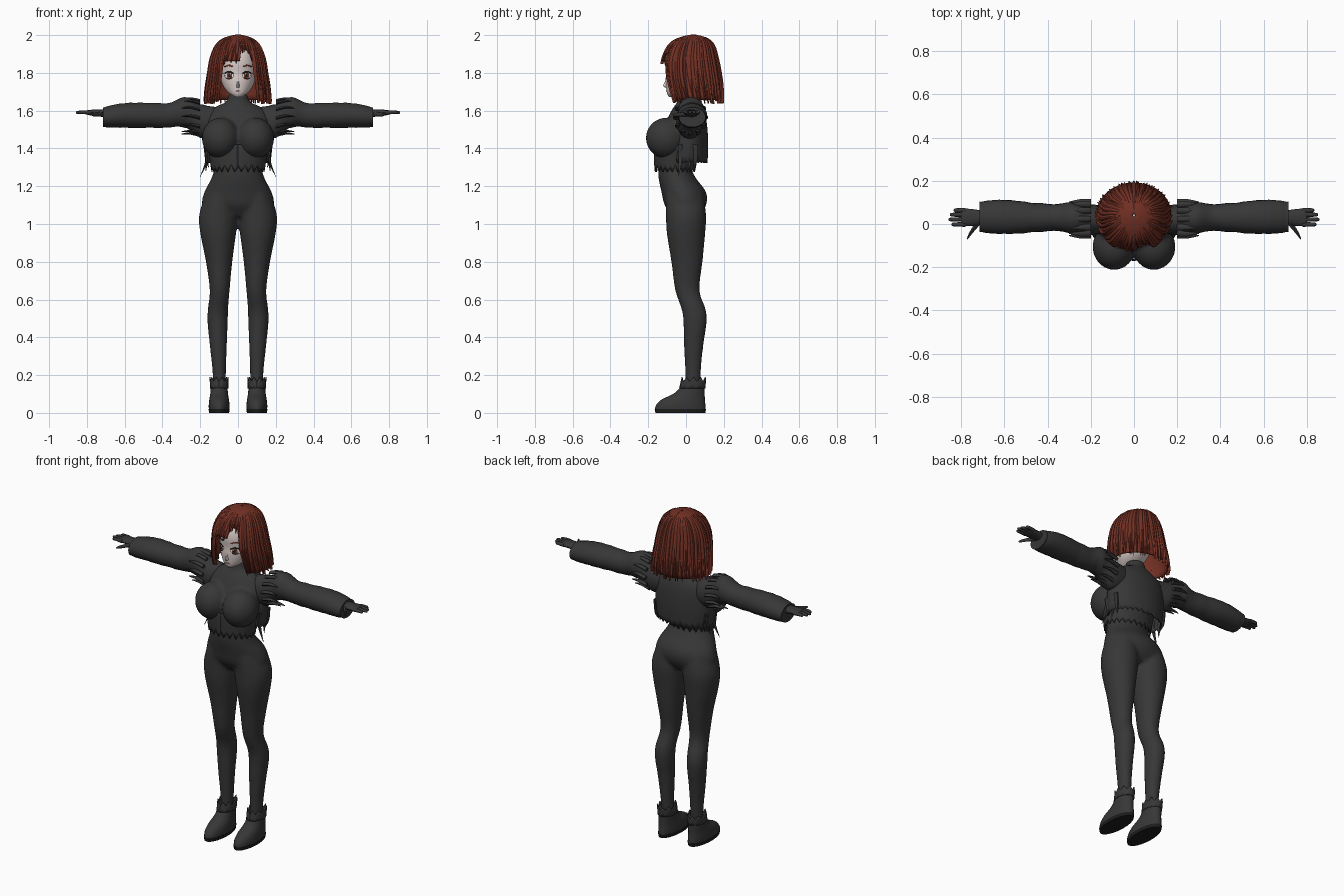
import bpy, bmesh, random
from math import sin, cos, pi, radians
from mathutils import Matrix

random.seed(4)
cube = bpy.data.objects.get("Cube")
if cube:
    bpy.data.objects.remove(cube, do_unlink=True)


def material(name, r, g, b):
    m = bpy.data.materials.new(name)
    m.use_nodes = True
    m.diffuse_color = (r, g, b, 1)
    m.node_tree.nodes["Principled BSDF"].inputs["Base Color"].default_value = (r, g, b, 1)
    return m


CHARCOAL = material("charcoal cloth", .038, .038, .038)
BLACK = material("black trim", .012, .012, .012)
HAIR = material("auburn hair", .165, .029, .017)
SKIN = material("pale skin", .72, .62, .59)
WHITE = material("eye white", .8, .78, .76)
IRIS = material("iris brown", .2, .05, .03)
LIP = material("lip rose", .4, .16, .14)


def spline(rows, u):
    """Smooth interpolation of table rows at position u."""
    u = max(0, min(u, len(rows) - 1.0001))
    i, t = int(u), u - int(u)
    p = [rows[max(0, min(j, len(rows) - 1))] for j in range(i - 1, i + 3)]
    return [b + .5 * t * (c - a + t * (2 * a - 5 * b + 4 * c - d + t * (3 * (b - c) + d - a)))
            for a, b, c, d in zip(*p)]


def loft(bm, rings, axis="z", n=22, sub=4, crease=0):
    """Closed tube; each ring is position, two centre values, two radii."""
    loops = []
    for k in range((len(rings) - 1) * sub + 1):
        p, c1, c2, r1, r2 = spline(rings, k / sub)
        s = 1 + random.uniform(-crease, crease)
        loop = []
        for i in range(n):
            a = 2 * pi * i / n
            q, w = c1 + r1 * s * cos(a), c2 + r2 * s * sin(a)
            loop.append(bm.verts.new((q, w, p) if axis == "z" else (p, q, w)))
        loops.append(loop)
    for A, B in zip(loops, loops[1:]):
        for i in range(n):
            bm.faces.new((A[i], A[(i + 1) % n], B[(i + 1) % n], B[i]))
    bm.faces.new(loops[0])
    bm.faces.new(loops[-1])


def finish(bm, name, mat, mirror=False, voxel=0, thick=0, recalc=True):
    if recalc:
        bmesh.ops.recalc_face_normals(bm, faces=bm.faces)
    me = bpy.data.meshes.new(name)
    bm.to_mesh(me)
    bm.free()
    ob = bpy.data.objects.new(name, me)
    bpy.context.collection.objects.link(ob)
    me.materials.append(mat)
    bpy.ops.object.select_all(action="DESELECT")
    ob.select_set(True)
    bpy.context.view_layer.objects.active = ob
    bpy.ops.object.shade_smooth_by_angle(angle=radians(50))
    if mirror:
        ob.modifiers.new("mirror", "MIRROR").use_mirror_merge = False
    if thick:
        m = ob.modifiers.new("thickness", "SOLIDIFY")
        m.thickness, m.offset = thick, 0
    if voxel:
        m = ob.modifiers.new("blend", "REMESH")
        m.mode, m.voxel_size, m.use_smooth_shade = "VOXEL", voxel, True
        m = ob.modifiers.new("soften", "SMOOTH")
        m.factor, m.iterations = .5, 5
    return ob


def surf(table, a, u, off=0):
    """Point on a shell of rows z, half width, front y, back y; angle 0 is the front."""
    z, rx, yf, yb = spline(table, u)
    return ((rx + off) * sin(a), (yf + yb) / 2 - ((yb - yf) / 2 + off) * cos(a), z)


def shell(name, mat, table, a0, a1, n, tip, thick, rows=14):
    bm = bmesh.new()
    grid = []
    for i in range(n + 1):
        a = a0 + (a1 - a0) * i / n
        grid.append([bm.verts.new(surf(table, a, .02 + tip(a, i) * j / rows)) for j in range(rows + 1)])
    for A, B in zip(grid, grid[1:]):
        for j in range(rows):
            bm.faces.new((A[j], A[j + 1], B[j + 1], B[j]))
    return finish(bm, name, mat, thick=thick, recalc=False)


# Body: legs, hips, torso, neck and bust blended into one skin-tight suit
bm = bmesh.new()
LEG = [(1.16, .09, -.01, .08, .1), (1.05, .103, 0, .103, .107), (.95, .105, 0, .095, .102),
       (.8, .1, .005, .07, .083), (.65, .097, .007, .053, .065), (.55, .106, .04, .054, .064),
       (.48, .108, .048, .054, .062), (.35, .104, .04, .045, .051), (.2, .099, .037, .035, .041),
       (.08, .099, .037, .035, .041)]
for s in (1, -1):
    loft(bm, [(z, s * x, y, a, b) for z, x, y, a, b in LEG])
    bmesh.ops.create_uvsphere(bm, u_segments=24, v_segments=16, radius=1, matrix=Matrix.Translation(
        (s * .092, -.105, 1.455)) @ Matrix.Diagonal((.1, .108, .108, 1)))
loft(bm, [(1.04, 0, 0, .1, .07), (1.1, 0, -.003, .187, .11), (1.17, 0, -.012, .178, .118),
          (1.24, 0, -.045, .142, .1), (1.3, 0, -.06, .127, .088), (1.38, 0, -.05, .142, .102),
          (1.46, 0, -.03, .162, .11), (1.56, 0, 0, .168, .098), (1.62, 0, .01, .12, .075),
          (1.645, 0, .01, .065, .056), (1.69, 0, .01, .05, .05)], n=32)
finish(bm, "body_suit", CHARCOAL, voxel=.011)

# Sleeves with soft creases
bm = bmesh.new()
loft(bm, [(.12, .02, 1.54, .06, .08), (.2, .02, 1.545, .07, .09), (.26, .025, 1.585, .07, .085),
          (.31, .03, 1.59, .07, .075), (.37, .03, 1.575, .062, .066), (.48, .03, 1.575, .07, .067),
          (.6, .033, 1.575, .078, .065), (.68, .033, 1.568, .074, .058),
          (.715, .033, 1.565, .07, .052)], axis="x", crease=.025)
finish(bm, "sleeve", CHARCOAL, mirror=True)

# Gloved hands
bm = bmesh.new()
loft(bm, [(.69, .03, 1.585, .03, .022), (.74, .03, 1.588, .038, .019), (.79, .031, 1.59, .041, .014),
          (.8, .031, 1.59, .036, .01)], axis="x", n=14)
for y, tip in ((-.002, .845), (.021, .858), (.043, .852), (.063, .835)):
    loft(bm, [(.78, y, 1.59, .011, .011), (.82, y, 1.592, .01, .01), (tip - .006, y, 1.59, .008, .008),
              (tip, y, 1.59, .003, .003)], axis="x", n=8, sub=2)
loft(bm, [(.715, .012, 1.582, .018, .014), (.745, -.025, 1.58, .015, .011), (.765, -.055, 1.578, .01, .009),
          (.773, -.069, 1.577, .003, .004)], axis="x", n=8, sub=2)
finish(bm, "hand", CHARCOAL, mirror=True)

# Shoes, soles and ankle collars
bm = bmesh.new()
loft(bm, [(.015, .1, -.03, .054, .134), (.04, .1, -.028, .055, .131), (.07, .1, -.015, .052, .115),
          (.1, .1, .015, .047, .084), (.13, .1, .032, .045, .067), (.165, .1, .04, .044, .06)], n=28)
finish(bm, "shoe", CHARCOAL, mirror=True)
bm = bmesh.new()
loft(bm, [(0, .1, -.03, .053, .132), (.02, .1, -.03, .056, .136)], n=28, sub=1)
finish(bm, "shoe_sole", BLACK, mirror=True)
for s, side in ((1, "left"), (-1, "right")):
    collar = shell(side + "_ankle_collar", CHARCOAL, [(.13, .046, -.034, .1), (.165, .047, -.026, .103),
                   (.19, .048, -.024, .106)], 0, 2 * pi, 20, lambda a, i: 1 + .9 * (i % 2), .005, 3)
    collar.location.x = s * .1

# Torn crop top hem and torn back jacket
shell("crop_top_hem", CHARCOAL, [(1.42, .163, -.165, .07), (1.36, .15, -.168, .06), (1.27, .138, -.163, .045)],
      0, 2 * pi, 48, lambda a, i: 1.9 if i % 2 else 1.45 + .2 * random.random(), .005, 6)
shell("back_jacket", CHARCOAL, [(1.63, .09, -.04, .07), (1.57, .165, -.06, .1), (1.45, .18, -.09, .113),
                                (1.32, .168, -.1, .11)],
      1.0, 2 * pi - 1.0, 40, lambda a, i: 2.95 if i % 2 else 2.72 + .15 * random.random(), .008, 10)
bm = bmesh.new()
for y, x, low in ((-.03, .2, 1.25), (.02, .17, 1.28), (.05, .155, 1.3)):
    loft(bm, [(1.42, .172, y, .008, .014), (1.34, .165, y, .007, .012), (low, x, y - .01, .001, .001)], n=6)
finish(bm, "jacket_tatters", CHARCOAL, mirror=True)

# Torn shoulder seams
bm = bmesh.new()
for k in range(12):
    a = 2 * pi * k / 12
    y, z = .024 + .078 * cos(a), 1.572 + .092 * sin(a)
    loft(bm, [(.2, y, z - .012, .014, .01), (.25, y, z, .013, .008), (.3, y, z - .004, .002, .002)],
         axis="x", n=6, sub=2)
finish(bm, "shoulder_tatters", CHARCOAL, mirror=True)

# Head and nose
HEAD = [(1.672, 0, -.075, .014, .014), (1.69, 0, -.05, .046, .05), (1.72, 0, -.025, .073, .08),
        (1.76, 0, -.01, .09, .098), (1.8, 0, 0, .098, .106), (1.86, 0, .02, .105, .13),
        (1.92, 0, .03, .092, .12), (1.96, 0, .03, .045, .06)]
bm = bmesh.new()
loft(bm, HEAD, n=36)
loft(bm, [(1.722, 0, -.098, .007, .012), (1.732, 0, -.104, .009, .018), (1.75, 0, -.1, .006, .014),
          (1.775, 0, -.096, .004, .006)], n=10)
finish(bm, "head", SKIN)


def face_y(x, z):
    """Front surface of the head."""
    i = max(k for k in range(len(HEAD) - 1) if HEAD[k][0] <= z)
    t = (z - HEAD[i][0]) / (HEAD[i + 1][0] - HEAD[i][0])
    _, _, cy, rx, ry = spline(HEAD, i + t)
    return cy - ry * max(0, 1 - (x / rx) ** 2) ** .5


def plate(name, mat, x, z, rx, rz, lift, arch=0, mirror=True):
    """Thin oval that follows the face, optionally arched."""
    bm = bmesh.new()
    bmesh.ops.create_grid(bm, x_segments=10, y_segments=6, size=1)
    for v in bm.verts:
        p, q = v.co.x, v.co.y
        px, pz = x + rx * p * (1 - q * q / 2) ** .5, z + rz * q * (1 - p * p / 2) ** .5 - arch * p * p
        v.co = (px, face_y(px, pz) - lift, pz)
    finish(bm, name, mat, mirror=mirror, thick=.002, recalc=False)


# Painted face details
plate("eye_white", WHITE, .047, 1.786, .023, .018, .001)
plate("iris", IRIS, .045, 1.786, .014, .018, .0025)
plate("pupil", BLACK, .045, 1.786, .006, .009, .004)
plate("eye_glint", WHITE, .04, 1.795, .004, .004, .005)
plate("upper_lash", BLACK, .048, 1.807, .027, .004, .004, .009)
plate("lower_lash", BLACK, .049, 1.767, .016, .0015, .003, -.004)
plate("eyebrow", HAIR, .05, 1.84, .024, .004, .002, .006)
plate("mouth", LIP, 0, 1.703, .014, .0025, .002, -.002, mirror=False)

# Bobbed hair: inner cap plus overlapping tapered locks
BOB = [(2, .005, .035, .045), (1.985, .063, -.03, .1), (1.95, .106, -.082, .138), (1.88, .136, -.118, .16),
       (1.8, .15, -.126, .176), (1.72, .163, -.112, .186), (1.635, .17, -.085, .188)]


def hair_tip(a):
    a = (a + pi) % (2 * pi) - pi
    if .08 < a < .55:
        return 2.6 + .6 * abs(a - .25)
    return 3.45 if abs(a) < .66 else 5.9


shell("hair_cap", HAIR, BOB, -pi, pi, 90, lambda a, i: hair_tip(a) - .25, .008, 18)


def lock(bm, a, end, width, off, sway):
    steps, rows = 16, []
    for k in range(steps + 1):
        t = k / steps
        w = width * (1 - t ** 4) + .004
        u, b = .15 + (end - .15) * t, a + sway * t * t
        rows.append([bm.verts.new(surf(BOB, b + d * w, u, o)) for d, o in
                     ((-1, 0), (-.5, off * .8), (0, off), (.5, off * .8), (1, 0), (0, -.004))])
    for A, B in zip(rows, rows[1:]):
        for i in range(6):
            bm.faces.new((A[i], A[(i + 1) % 6], B[(i + 1) % 6], B[i]))
    bm.faces.new(rows[0])
    bm.faces.new(rows[-1])


bm = bmesh.new()
for layer, count, width in ((0, 46, .1), (1, 30, .075)):
    for i in range(count):
        a = -pi + 2 * pi * (i + .5 * layer) / count
        end = hair_tip(a) + random.uniform(-.3, .1)
        sway = random.uniform(-.05, .05) - (.12 if -.5 < a < .08 else 0)
        lock(bm, a, end, width, random.uniform(.007, .013) + .002 * layer, sway)
for s in (-1, 1):
    for a in (.64, .72, .8):
        lock(bm, s * a, 5.9 - random.random() * .3, .09, .014, s * .03)
finish(bm, "hair_locks", HAIR)
